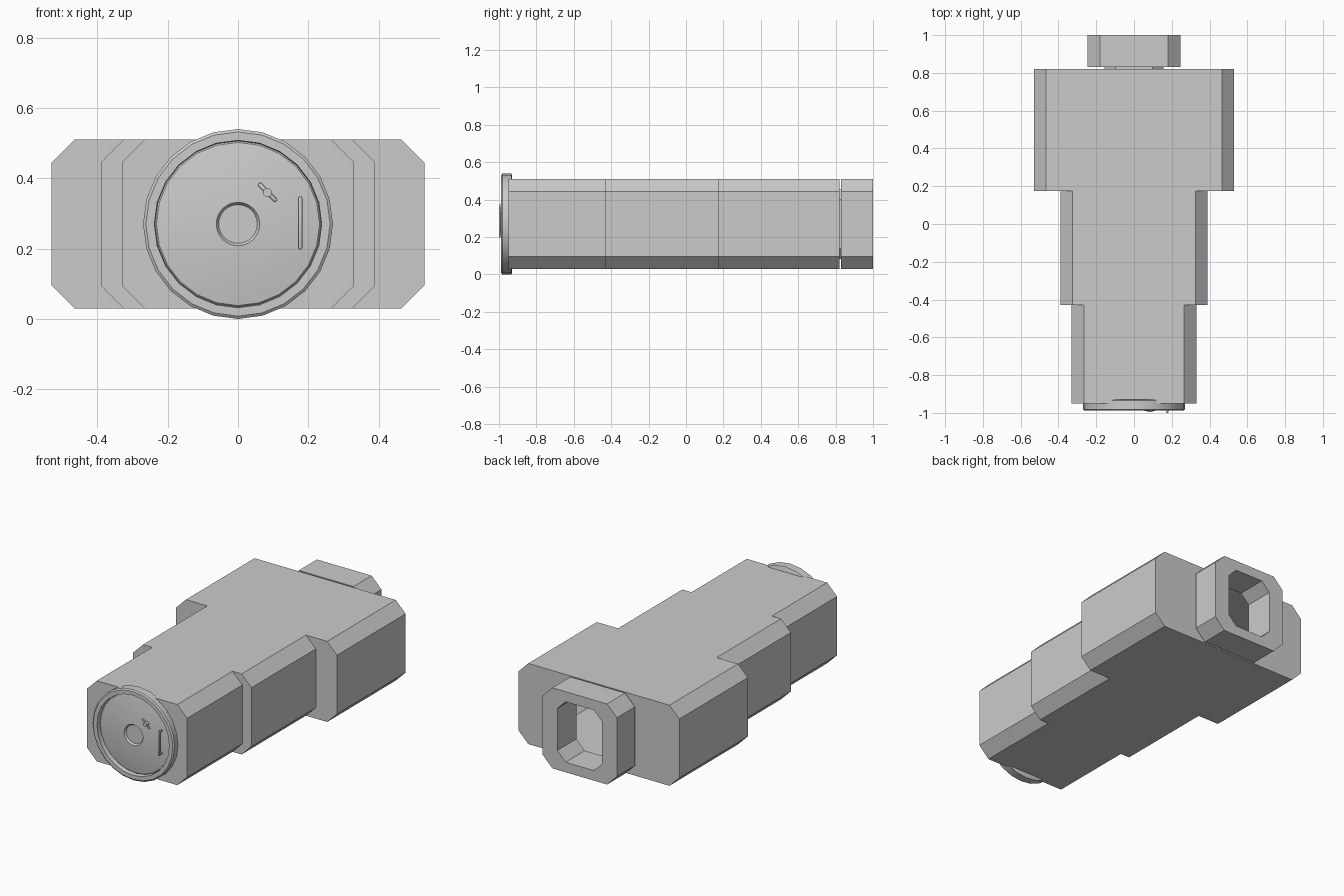
import bpy, bmesh, math
from mathutils import Matrix, Vector

if "Cube" in bpy.data.objects:
    bpy.data.objects.remove(bpy.data.objects["Cube"])

ZC = 0.27      # centre height of every section
grey = bpy.data.materials.new("light grey")
grey.diffuse_color = (0.6, 0.6, 0.6, 1)
grey.use_nodes = True
grey.node_tree.nodes["Principled BSDF"].inputs["Base Color"].default_value = grey.diffuse_color


def finish(name, bm, smooth=False):
    bmesh.ops.recalc_face_normals(bm, faces=bm.faces)
    me = bpy.data.meshes.new(name)
    bm.to_mesh(me)
    bm.free()
    me.materials.append(grey)
    ob = bpy.data.objects.new(name, me)
    bpy.context.collection.objects.link(ob)
    if smooth:
        bpy.context.view_layer.objects.active = ob
        ob.select_set(True)
        bpy.ops.object.shade_smooth_by_angle(angle=math.radians(30))
        ob.select_set(False)
    return ob


def octagon(bm, y, hx, hz, c):
    """Ring of a rectangle with cut corners, at depth y."""
    pts = [(hx, hz - c), (hx - c, hz), (c - hx, hz), (-hx, hz - c),
           (-hx, c - hz), (c - hx, -hz), (hx - c, -hz), (hx, c - hz)]
    return [bm.verts.new((x, y, ZC + z)) for x, z in pts]


def bridge(bm, a, b):
    n = len(a)
    for i in range(n):
        bm.faces.new((a[i], a[(i + 1) % n], b[(i + 1) % n], b[i]))


def loft(name, sections, cap_start=False, closed=False):
    bm = bmesh.new()
    rings = [octagon(bm, *s) for s in sections]
    for a, b in zip(rings, rings[1:]):
        bridge(bm, a, b)
    if closed:
        bridge(bm, rings[-1], rings[0])
    if cap_start:
        bm.faces.new(rings[0])
    return finish(name, bm)


# Hollow stepped hull, open through the rear wall
H, C = 0.24, 0.065
loft("stepped_hull", [
    (-0.95, 0.33, H, C), (-0.43, 0.33, H, C),
    (-0.43, 0.39, H, C), (0.175, 0.39, H, C),
    (0.175, 0.53, H, C), (0.82, 0.53, H, C),
    (0.82, 0.148, 0.18, 0.055)], cap_start=True)

# Rear docking frame with its short neck and through opening
loft("rear_frame", [
    (0.82, 0.155, 0.187, 0.057), (0.83, 0.155, 0.187, 0.057),
    (0.83, 0.245, H, C), (1.0, 0.245, H, C),
    (1.0, 0.148, 0.18, 0.055), (0.82, 0.148, 0.18, 0.055)], closed=True)


def lathe(name, profile, sides=24):
    """Turn (radius, y) points about the front-back axis."""
    bm = bmesh.new()
    rings = []
    for r, y in profile:
        rings.append([bm.verts.new((r * math.sin(t), y, ZC + r * math.cos(t)))
                      for t in (math.tau * i / sides for i in range(sides))])
    for a, b in zip(rings, rings[1:]):
        bridge(bm, a, b)
    bm.faces.new(rings[0])
    bm.faces.new(rings[-1])
    return finish(name, bm, smooth=True)


# Round hatch: raised rim, slightly domed door, recessed hub
def dome(r):
    return -0.984 + 0.02 * (r / 0.232) ** 2


lathe("round_hatch",
      [(0.262, -0.93), (0.27, -0.934), (0.27, -0.982), (0.262, -0.988),
       (0.238, -0.988), (0.236, -0.96), (0.232, -0.964)]
      + [(r, dome(r)) for r in (0.19, 0.15, 0.105, 0.062)]
      + [(0.055, -0.972)])


def bars(name, boxes, spin=0, at=(0, 0, 0), bevel=0.004):
    bm = bmesh.new()
    for centre, size in boxes:
        m = Matrix.Translation(centre) @ Matrix.Diagonal((*size, 1))
        bmesh.ops.create_cube(bm, size=1, matrix=m)
    bmesh.ops.bevel(bm, geom=bm.edges[:], offset=bevel, segments=2,
                    profile=0.5, affect='EDGES')
    bm.transform(Matrix.Translation(at) @ Matrix.Rotation(spin, 4, 'Y'))
    return finish(name, bm, smooth=True)


# Grab handle with two feet
bars("hatch_handle",
     [((0.177, -0.995, 0.273), (0.012, 0.01, 0.15))]
     + [((0.177, -0.982, z), (0.011, 0.026, 0.011)) for z in (0.206, 0.34)])

# Small turning lever on a round spindle
bars("hatch_lever", [((0, 0, 0), (0.07, 0.008, 0.012))],
     spin=math.radians(45), at=(0.084, -0.986, 0.36), bevel=0.003)
bm = bmesh.new()
bmesh.ops.create_cone(bm, cap_ends=True, segments=12, radius1=0.013, radius2=0.013,
                      depth=0.03,
                      matrix=Matrix.Translation((0.084, -0.981, 0.36))
                      @ Matrix.Rotation(math.pi / 2, 4, 'X'))
finish("lever_spindle", bm, smooth=True)
